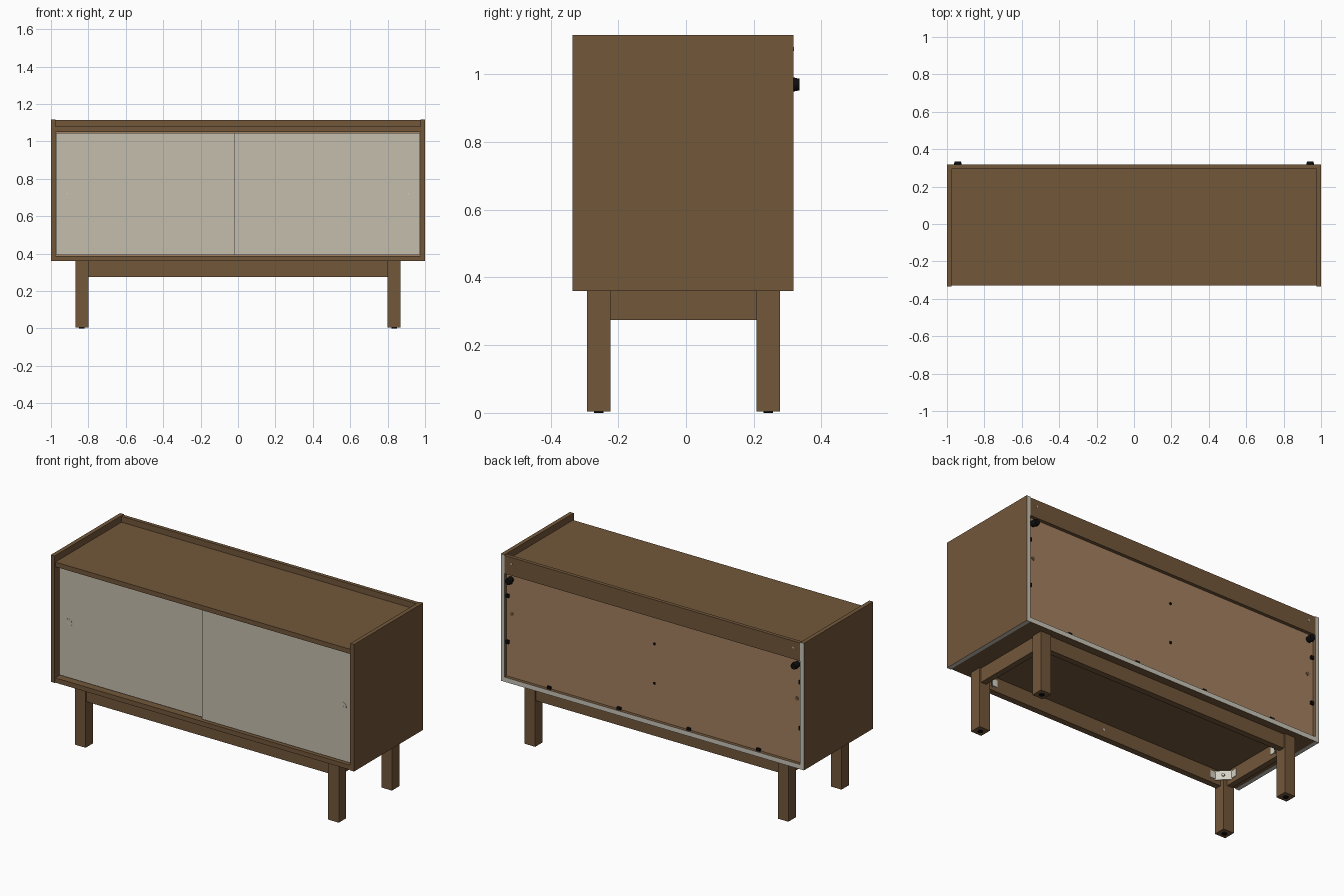
import bpy, bmesh
from math import pi, radians
from mathutils import Matrix

if "Cube" in bpy.data.objects:
    bpy.data.objects.remove(bpy.data.objects["Cube"])


def material(name, r, g, b):
    lin = [((c / 255 + 0.055) / 1.055) ** 2.4 for c in (r, g, b)] + [1.0]
    m = bpy.data.materials.new(name)
    m.use_nodes = True
    m.diffuse_color = lin
    m.node_tree.nodes["Principled BSDF"].inputs["Base Color"].default_value = lin
    return m


walnut = material("walnut", 114, 87, 58)
cream = material("cream door", 197, 189, 173)
raw = material("raw grey edge", 200, 196, 184)
tan = material("tan back board", 163, 128, 95)
black = material("black plastic", 14, 14, 14)
metal = material("pale metal", 212, 208, 196)


def finish(name, bm, *mats):
    mesh = bpy.data.meshes.new(name)
    bm.to_mesh(mesh)
    bm.free()
    for m in mats:
        mesh.materials.append(m)
    ob = bpy.data.objects.new(name, mesh)
    bpy.context.collection.objects.link(ob)
    return ob


def box(name, x, y, z, mat, edge_mat=None, edge_rule=None, turn=0):
    """Box from three (low, high) ranges; faces passing edge_rule get edge_mat."""
    bm = bmesh.new()
    bmesh.ops.create_cube(bm, size=1)
    size = [b - a for a, b in (x, y, z)]
    mid = [(a + b) / 2 for a, b in (x, y, z)]
    bm.transform(Matrix.Translation(mid) @ Matrix.Rotation(radians(turn), 4, "Z")
                 @ Matrix.Diagonal((*size, 1)))
    bm.normal_update()
    if edge_mat:
        for f in bm.faces:
            f.material_index = int(edge_rule(f.normal))
        return finish(name, bm, mat, edge_mat)
    return finish(name, bm, mat)


def disc(name, at, radius, depth, mat, axis="Y", top=None, sides=20):
    """Short cylinder centred at a point along the given axis."""
    bm = bmesh.new()
    bmesh.ops.create_cone(bm, cap_ends=True, segments=sides, radius1=radius,
                          radius2=radius if top is None else top, depth=depth)
    turn = {"X": Matrix.Rotation(pi / 2, 4, "Y"),
            "Y": Matrix.Rotation(-pi / 2, 4, "X"), "Z": Matrix()}[axis]
    bm.transform(Matrix.Translation(at) @ turn)
    for f in bm.faces:
        f.smooth = len(f.verts) == 4
    for e in bm.edges:
        e.smooth = not any(len(f.verts) > 4 for f in e.link_faces)
    return finish(name, bm, mat)


def span(a, b, s):
    return (a, b) if s > 0 else (-b, -a)


SIDES = (("left", 1), ("right", -1))
FRONT, BACK = -0.335, 0.317
MID = -0.0075                      # depth centre of the leg frame

# Case: side panels with raw rear and lower edges
for label, s in SIDES:
    box(f"{label}_side_panel", span(0.975, 1, s), (FRONT, BACK), (0.36, 1.117),
        walnut, raw, lambda n: n.y > 0.5 or n.z < -0.5)
box("top_panel", (-0.975, 0.975), (-0.328, 0.295), (1.05, 1.078), walnut)
box("bottom_panel", (-0.975, 0.975), (-0.33, BACK), (0.36, 0.388),
    walnut, raw, lambda n: n.y > 0.5)
box("back_rail", (-0.975, 0.975), (0.295, BACK), (1.005, 1.113), walnut)
box("back_board", (-0.975, 0.975), (0.286, 0.297), (0.388, 1.05), tan)

# Sliding doors on two tracks, each with a round finger pull
for label, x, y in (("left", (-0.018, 0.973), -0.315), ("right", (-0.973, 0.02), -0.294)):
    box(f"{label}_door", x, (y, y + 0.015), (0.393, 1.044), cream)
    s = 1 if label == "left" else -1
    bm = bmesh.new()
    bmesh.ops.create_circle(bm, cap_ends=True, segments=28, radius=0.023)
    for rim, drop in ((0.004, 0), (0.0005, -0.002), (0.014, 0)):
        face = max(bm.faces, key=lambda f: len(f.verts))
        bmesh.ops.inset_region(bm, faces=[face], thickness=rim, depth=drop)
    bm.transform(Matrix.Translation((0.912 * s, y - 0.003, 0.72)) @ Matrix.Rotation(pi / 2, 4, "X"))
    finish(f"{label}_finger_pull", bm, cream)
    disc(f"{label}_pull_screw", (0.912 * s, y - 0.001, 0.72), 0.004, 0.003, metal)
    disc(f"{label}_pull_rim", (0.912 * s, y - 0.0004, 0.72), 0.0235, 0.002, cream)

# Leg frame: four posts, glides and aprons
for label, s in SIDES:
    for end, t in (("front", -1), ("back", 1)):
        ys = sorted((MID + t * 0.2155, MID + t * 0.2855))
        box(f"{end}_{label}_leg", span(0.80, 0.87, s), ys, (0.004, 0.36), walnut)
        disc(f"{end}_{label}_glide", (0.835 * s, MID + t * 0.2505, 0.004), 0.014, 0.008,
             black, "Z")
        # Folded corner bracket: diagonal plate with a wing on each apron
        cx, cy = 0.793 * s, MID + t * 0.209
        box(f"{end}_{label}_bracket", (cx - 0.046, cx + 0.046), (cy - 0.002, cy + 0.002),
            (0.295, 0.35), metal, turn=-45 * s * t)
        wy = MID + t * 0.239
        box(f"{end}_{label}_bracket_long_wing", span(0.73, 0.765, s), (wy - 0.002, wy + 0.002),
            (0.302, 0.343), metal)
        wy = MID + t * 0.158
        box(f"{end}_{label}_bracket_short_wing", span(0.822, 0.826, s),
            (wy - 0.018, wy + 0.018), (0.302, 0.343), metal)
        bolt = disc(f"{end}_{label}_bracket_bolt", (0, 0, 0), 0.009, 0.012, metal, sides=6)
        bolt.location = (cx - 0.003 * s, cy - 0.003 * t, 0.322)
        bolt.rotation_euler.z = radians(-45 * s * t)
    box(f"{label}_apron", span(0.825, 0.86, s), (MID - 0.22, MID + 0.22), (0.275, 0.36), walnut)
for end, t in (("front", -1), ("back", 1)):
    ys = sorted((MID + t * 0.24, MID + t * 0.276))
    box(f"{end}_apron", (-0.805, 0.805), ys, (0.275, 0.36), walnut)
    disc(f"{end}_apron_screw", (0, MID + t * 0.24, 0.318), 0.007, 0.003, metal)

# Rear fittings: knobs, clips, plugs and screws
for label, s in SIDES:
    disc(f"{label}_back_knob_stem", (0.945 * s, 0.305, 0.972), 0.017, 0.025, black)
    disc(f"{label}_back_knob", (0.942 * s, 0.326, 0.970), 0.021, 0.018, black, top=0.017)
    disc(f"{label}_rail_plug", (0.93 * s, BACK, 1.075), 0.006, 0.003, raw)
    disc(f"{label}_back_grommet", (0.94 * s, 0.298, 0.765), 0.011, 0.004, walnut)
    for z in (0.595, 0.87):
        box(f"{label}_back_clip", span(0.957, 0.975, s), (0.297, 0.308), (z - 0.01, z + 0.01), black)
for x in (-0.69, -0.23, 0.23, 0.69):
    box("lower_back_clip", (x - 0.012, x + 0.012), (0.297, 0.308), (0.388, 0.403), black)
for z in (0.605, 0.84):
    disc("back_board_screw", (0, 0.298, z), 0.008, 0.006, black)
